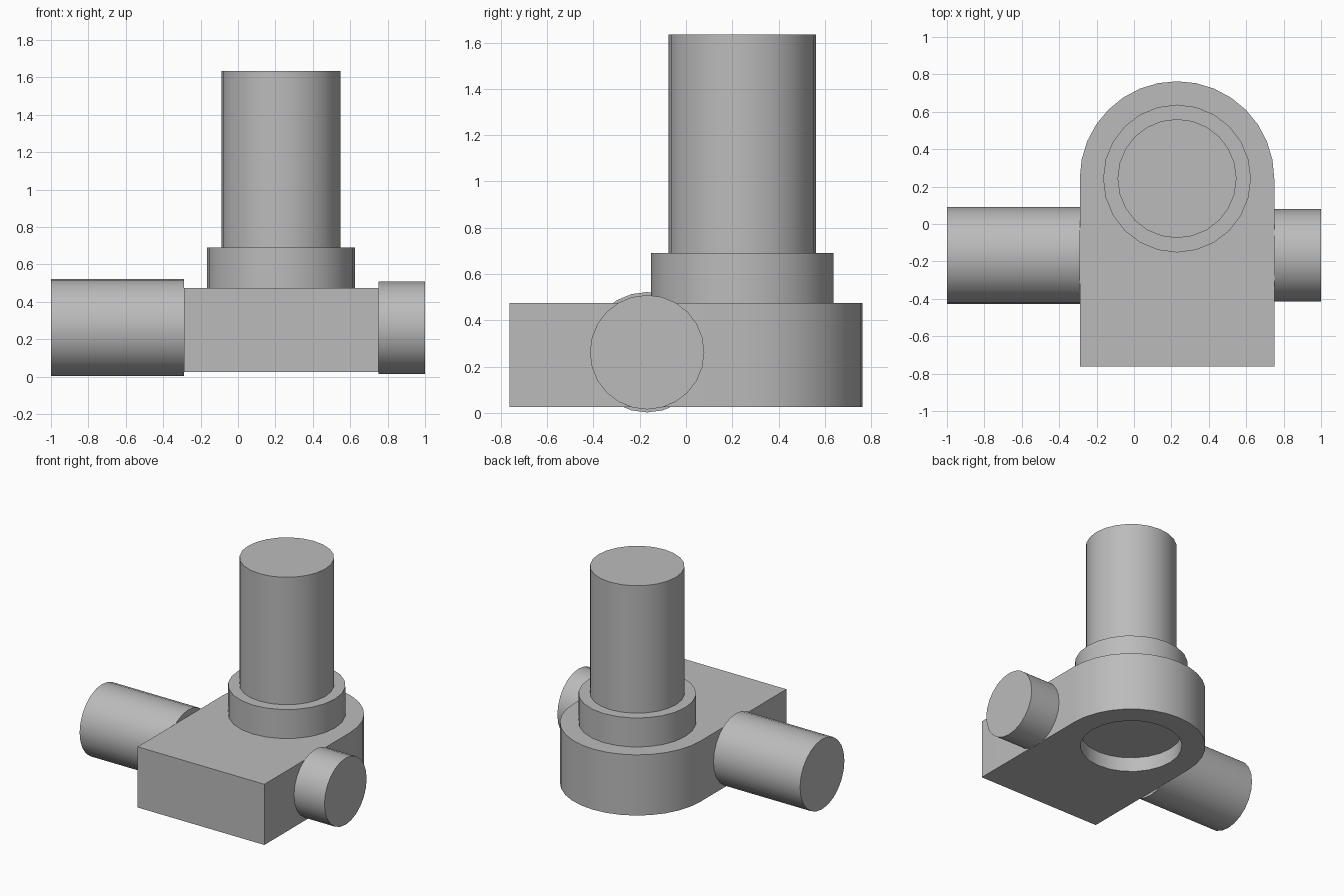
import bpy
import bmesh
from math import pi, cos, sin, radians
from mathutils import Matrix

if "Cube" in bpy.data.objects:
    bpy.data.objects.remove(bpy.data.objects["Cube"], do_unlink=True)

grey = bpy.data.materials.new("plain_grey")
grey.use_nodes = True
color = (0.5, 0.5, 0.5, 1)
grey.diffuse_color = color
grey.node_tree.nodes["Principled BSDF"].inputs["Base Color"].default_value = color

SIDES = 24
AX, AY = 0.23, 0.243      # vertical axis of the shaft
PY, PZ = -0.168, 0.262    # horizontal axis of the side pipes
BOTTOM, TOP = 0.025, 0.475


def add_object(name, bm):
    mesh = bpy.data.meshes.new(name)
    bmesh.ops.recalc_face_normals(bm, faces=bm.faces)
    bm.to_mesh(mesh)
    bm.free()
    mesh.materials.append(grey)
    obj = bpy.data.objects.new(name, mesh)
    bpy.context.collection.objects.link(obj)
    return obj


def smooth(obj):
    bpy.ops.object.select_all(action="DESELECT")
    obj.select_set(True)
    bpy.context.view_layer.objects.active = obj
    bpy.ops.object.shade_smooth_by_angle(angle=radians(30))


def cylinder(name, radius, start, end, axis="Z"):
    """Closed cylinder spanning start to end along the chosen axis."""
    bm = bmesh.new()
    middle = (start + end) / 2
    if axis == "Z":
        matrix = Matrix.Translation((AX, AY, middle))
    else:
        matrix = Matrix.Translation((middle, PY, PZ)) @ Matrix.Rotation(pi / 2, 4, "Y")
    bmesh.ops.create_cone(bm, cap_ends=True, segments=SIDES, radius1=radius,
                          radius2=radius, depth=end - start, matrix=matrix)
    return add_object(name, bm)


# Body: block with a half-round back
half = 0.52
outline = [(AX - half, -0.762), (AX + half, -0.762)]
outline += [(AX + half * cos(pi * i / 16), AY + half * sin(pi * i / 16)) for i in range(17)]
bm = bmesh.new()
base = bm.faces.new([bm.verts.new((x, y, BOTTOM)) for x, y in outline])
raised = bmesh.ops.extrude_face_region(bm, geom=[base], use_keep_orig=True)["geom"]
bmesh.ops.translate(bm, vec=(0, 0, TOP - BOTTOM),
                    verts=[v for v in raised if isinstance(v, bmesh.types.BMVert)])
body = add_object("body", bm)

# Shallow round recess in the underside
cutter = cylinder("recess_cutter", 0.355, BOTTOM - 0.1, BOTTOM + 0.11)
cutter.hide_render = True
cut = body.modifiers.new("recess", "BOOLEAN")
cut.operation = "DIFFERENCE"
cut.solver = "EXACT"
cut.object = cutter
bpy.context.view_layer.objects.active = body
bpy.ops.object.modifier_apply(modifier=cut.name)
bpy.data.objects.remove(cutter, do_unlink=True)
smooth(body)

# Collar, shaft and the two side pipes
smooth(cylinder("collar", 0.395, TOP, 0.69))
smooth(cylinder("shaft", 0.318, 0.69, 1.635))
smooth(cylinder("right_pipe", 0.26, -1.0, AX - half, "X"))
smooth(cylinder("left_pipe", 0.247, AX + half, 1.0, "X"))
